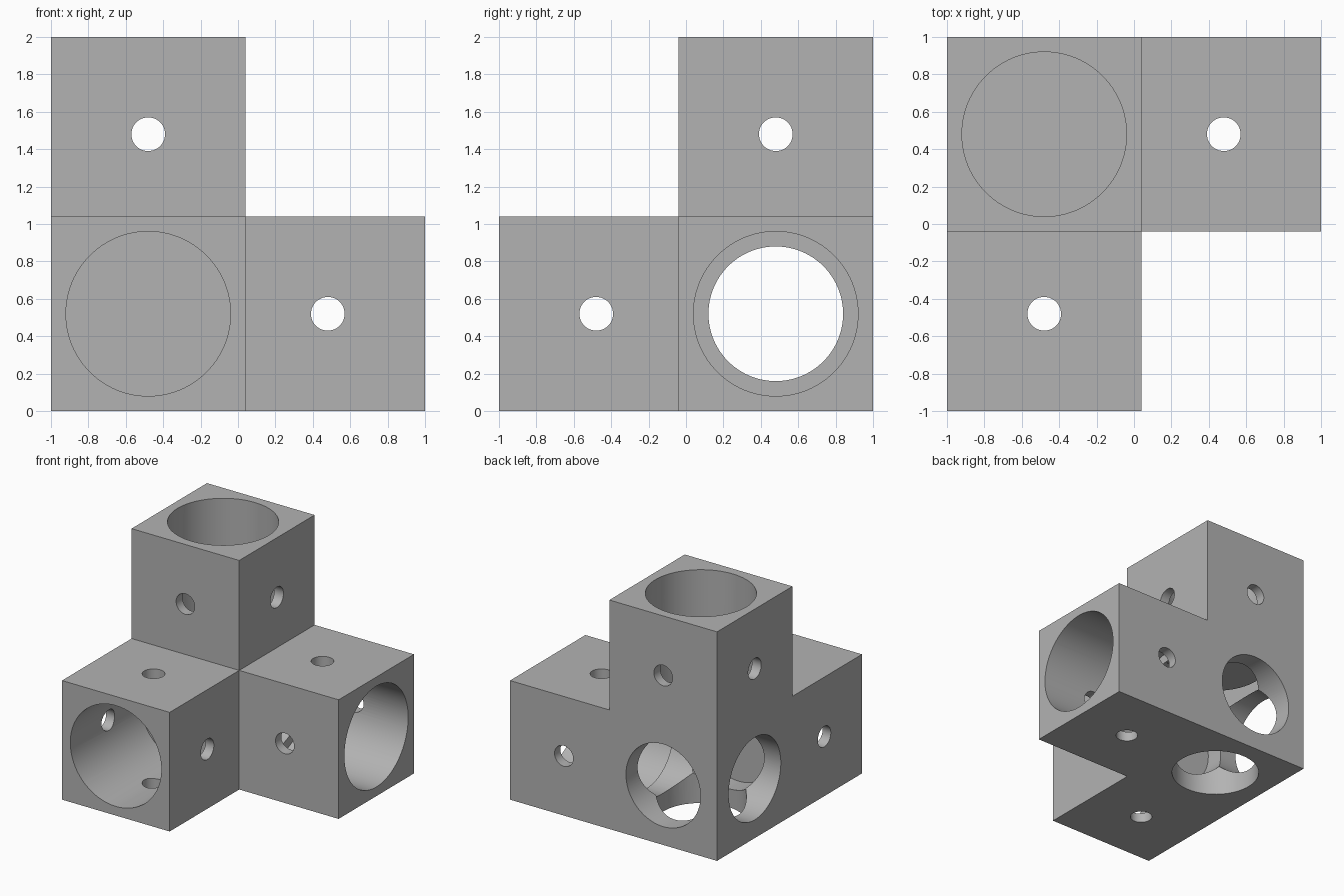
import bpy
from mathutils import Vector

if "Cube" in bpy.data.objects:
    bpy.data.objects.remove(bpy.data.objects["Cube"], do_unlink=True)

CENTRE = Vector((-0.48, 0.48, 0.52))   # middle of the corner block
HALF = 0.52                            # half width of the square section
REACH = 1.48                           # from the middle to each open end
ARMS = [Vector((1, 0, 0)), Vector((0, -1, 0)), Vector((0, 0, 1))]

grey = bpy.data.materials.new("plain grey")
grey.use_nodes = True
colour = (0.45, 0.45, 0.45, 1)
grey.diffuse_color = colour
grey.node_tree.nodes["Principled BSDF"].inputs["Base Color"].default_value = colour


def block(name, arm, start, end):
    """Square bar along an arm, between two distances from the middle."""
    bpy.ops.mesh.primitive_cube_add(size=1, location=CENTRE + arm * (start + end) / 2)
    ob = bpy.context.object
    ob.name = name
    ob.scale = [(end - start) if abs(a) > 0.5 else 2 * HALF for a in arm]
    bpy.ops.object.transform_apply(location=True, rotation=True, scale=True)
    return ob


def rod(name, middle, axis, radius, length, sides):
    """Round cutter along any axis."""
    bpy.ops.mesh.primitive_cylinder_add(vertices=sides, radius=radius, depth=length,
                                        location=middle)
    ob = bpy.context.object
    ob.name = name
    ob.rotation_mode = 'QUATERNION'
    ob.rotation_quaternion = axis.to_track_quat('Z', 'Y')
    ob.hide_render = True
    bpy.ops.object.transform_apply(location=True, rotation=True, scale=True)
    return ob


def combine(target, tool, operation):
    """Apply a boolean and discard the tool."""
    mod = target.modifiers.new("combine", 'BOOLEAN')
    mod.operation, mod.solver, mod.object = operation, 'EXACT', tool
    bpy.context.view_layer.objects.active = target
    bpy.ops.object.modifier_apply(modifier=mod.name)
    bpy.data.objects.remove(tool, do_unlink=True)


# Corner block with three square arms
body = block("corner_connector", ARMS[0], -HALF, REACH)
for arm in ARMS[1:]:
    combine(body, block("arm", arm, -HALF, REACH), 'UNION')

# Narrow bores right through, wider tube sockets in the arms
for arm in ARMS:
    combine(body, rod("bore", CENTRE, arm, 0.36, 4, 96), 'DIFFERENCE')
for arm in ARMS:
    middle = CENTRE + arm * (HALF + 0.75)
    combine(body, rod("socket", middle, arm, 0.44, 1.5, 96), 'DIFFERENCE')

# Crossed screw holes through the walls of each arm
for arm in ARMS:
    for across in ARMS:
        if across != arm:
            middle = CENTRE + arm * 0.96
            combine(body, rod("screw_hole", middle, across, 0.09, 1.3, 48), 'DIFFERENCE')

body.data.materials.clear()
body.data.materials.append(grey)
bpy.ops.object.select_all(action='DESELECT')
body.select_set(True)
bpy.context.view_layer.objects.active = body
bpy.ops.object.shade_smooth_by_angle(angle=0.52)
